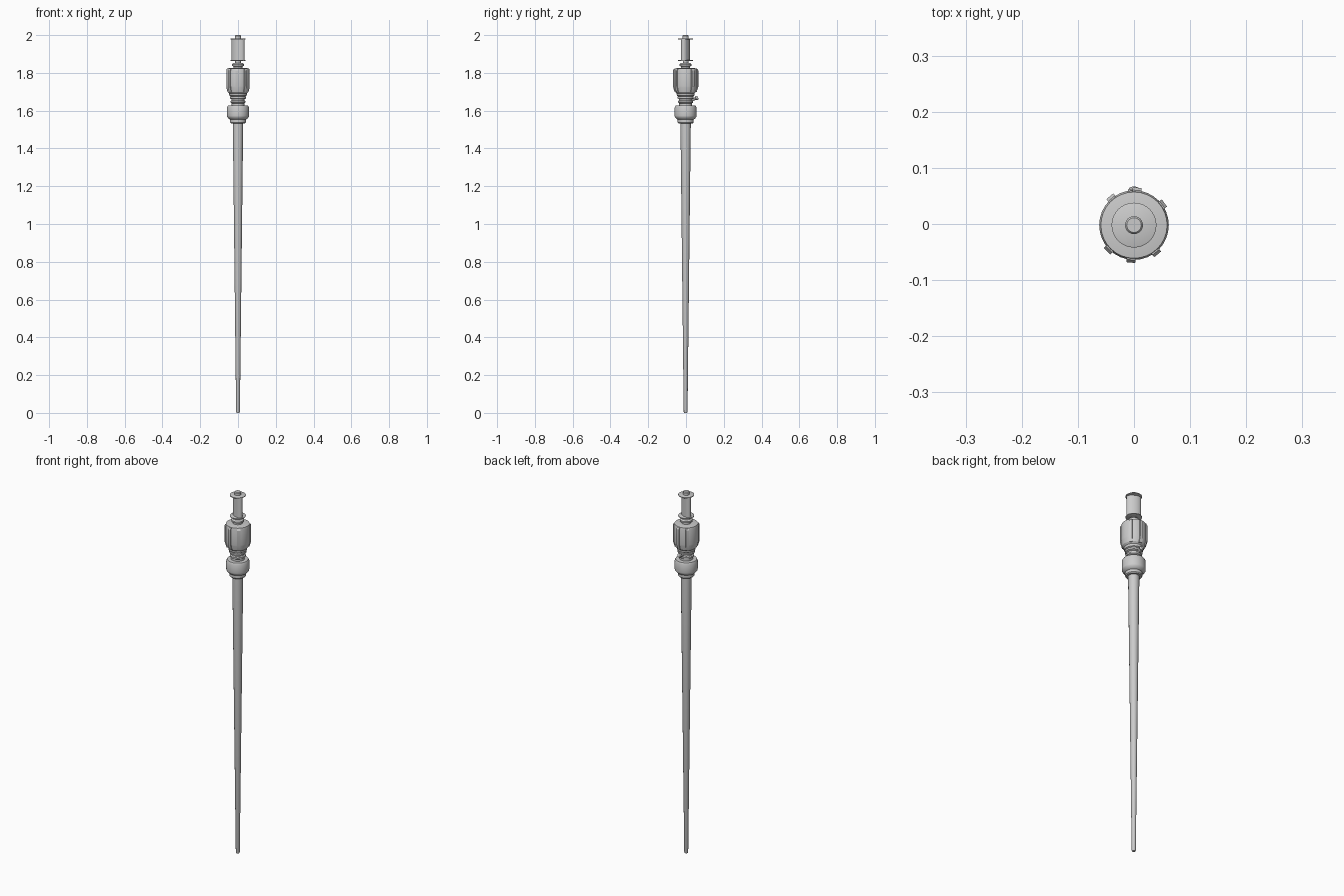
import bpy, bmesh, math
from mathutils import Matrix, Vector

if "Cube" in bpy.data.objects:
    bpy.data.objects.remove(bpy.data.objects["Cube"])

AXIS_Y = -0.002


def finish(name, bm, angle=30):
    bmesh.ops.recalc_face_normals(bm, faces=bm.faces)
    me = bpy.data.meshes.new(name)
    bm.to_mesh(me)
    bm.free()
    ob = bpy.data.objects.new(name, me)
    bpy.context.collection.objects.link(ob)
    ob.location.y = AXIS_Y
    bpy.ops.object.select_all(action='DESELECT')
    ob.select_set(True)
    bpy.context.view_layer.objects.active = ob
    bpy.ops.object.shade_smooth_by_angle(angle=math.radians(angle))
    return ob


def lathe(name, profile, n=32, sx=1, sy=1, turn=0, matrix=None):
    """Closed turned solid from (radius, height) pairs, optionally elliptical."""
    bm = bmesh.new()
    rot = Matrix.Rotation(math.radians(turn), 4, 'Z')
    rings = []
    for r, z in profile:
        ring = []
        for i in range(n):
            a = 2 * math.pi * i / n
            ring.append(bm.verts.new(rot @ Vector((r * sx * math.cos(a), r * sy * math.sin(a), z))))
        rings.append(ring)
    for a, b in zip(rings, rings[1:]):
        for i in range(n):
            j = (i + 1) % n
            bm.faces.new((a[i], a[j], b[j], b[i]))
    bm.faces.new(rings[0])
    bm.faces.new(rings[-1])
    if matrix:
        bmesh.ops.transform(bm, matrix=matrix, verts=bm.verts)
    return finish(name, bm)


# Long tapered rod
lathe("tapered_rod", [(0.008, 0), (0.010, 0.006), (0.0275, 1.54)], 24)

# Lower collar with stepped bottom
lathe("lower_collar", [(0.038, 1.533), (0.042, 1.538), (0.042, 1.553), (0.048, 1.556),
                       (0.057, 1.567), (0.058, 1.572), (0.058, 1.617), (0.053, 1.627),
                       (0.035, 1.628)])

# Ringed neck between the collars
lathe("neck", [(0.034, 1.62), (0.034, 1.639), (0.040, 1.643), (0.040, 1.651), (0.034, 1.655),
               (0.034, 1.661), (0.043, 1.665), (0.043, 1.674), (0.037, 1.678), (0.037, 1.70)])

# Upper housing
lathe("upper_housing", [(0.040, 1.676), (0.046, 1.680), (0.048, 1.692), (0.056, 1.700),
                        (0.061, 1.722), (0.062, 1.73), (0.062, 1.812), (0.059, 1.823),
                        (0.040, 1.826)])

# Raised ribs around the housing
bm = bmesh.new()
for deg in (36, 85, 130, 224, 265, 309):
    rot = Matrix.Rotation(math.radians(deg), 4, 'Z')
    outline = [(0.050, 1.698), (0.058, 1.698), (0.067, 1.728), (0.067, 1.812),
               (0.062, 1.820), (0.050, 1.820)]
    sides = [[bm.verts.new(rot @ Vector((r, w, z))) for r, z in outline] for w in (-0.008, 0.008)]
    bm.faces.new(sides[0])
    bm.faces.new(sides[1])
    for i in range(len(outline)):
        j = (i + 1) % len(outline)
        bm.faces.new((sides[0][i], sides[0][j], sides[1][j], sides[1][i]))
finish("housing_ribs", bm)

# Tilted side knob at the back of the neck
tilt = Matrix.Translation((0, 0.032, 1.656)) @ Matrix.Rotation(math.radians(-68), 4, 'X')
lathe("side_knob", [(0.007, 0), (0.007, 0.022), (0.011, 0.025), (0.011, 0.032),
                    (0.009, 0.036)], 12, matrix=tilt)

# Cap and thin shaft
lathe("top_cap", [(0.024, 1.82), (0.024, 1.834), (0.032, 1.837), (0.032, 1.845), (0.025, 1.852),
                  (0.015, 1.853), (0.015, 1.87)])

# Spool: two flanges, flattened body and end pin
for name, z in (("spool_lower_flange", 1.862), ("spool_upper_flange", 1.977)):
    lathe(name, [(0.038, z), (0.040, z + 0.001), (0.040, z + 0.005), (0.038, z + 0.006)])
lathe("spool_body", [(1, 1.866), (1, 1.979)], 24, 0.037, 0.020, turn=-27)
lathe("end_pin", [(0.016, 1.98), (0.016, 1.996), (0.013, 2.0)], 24)
